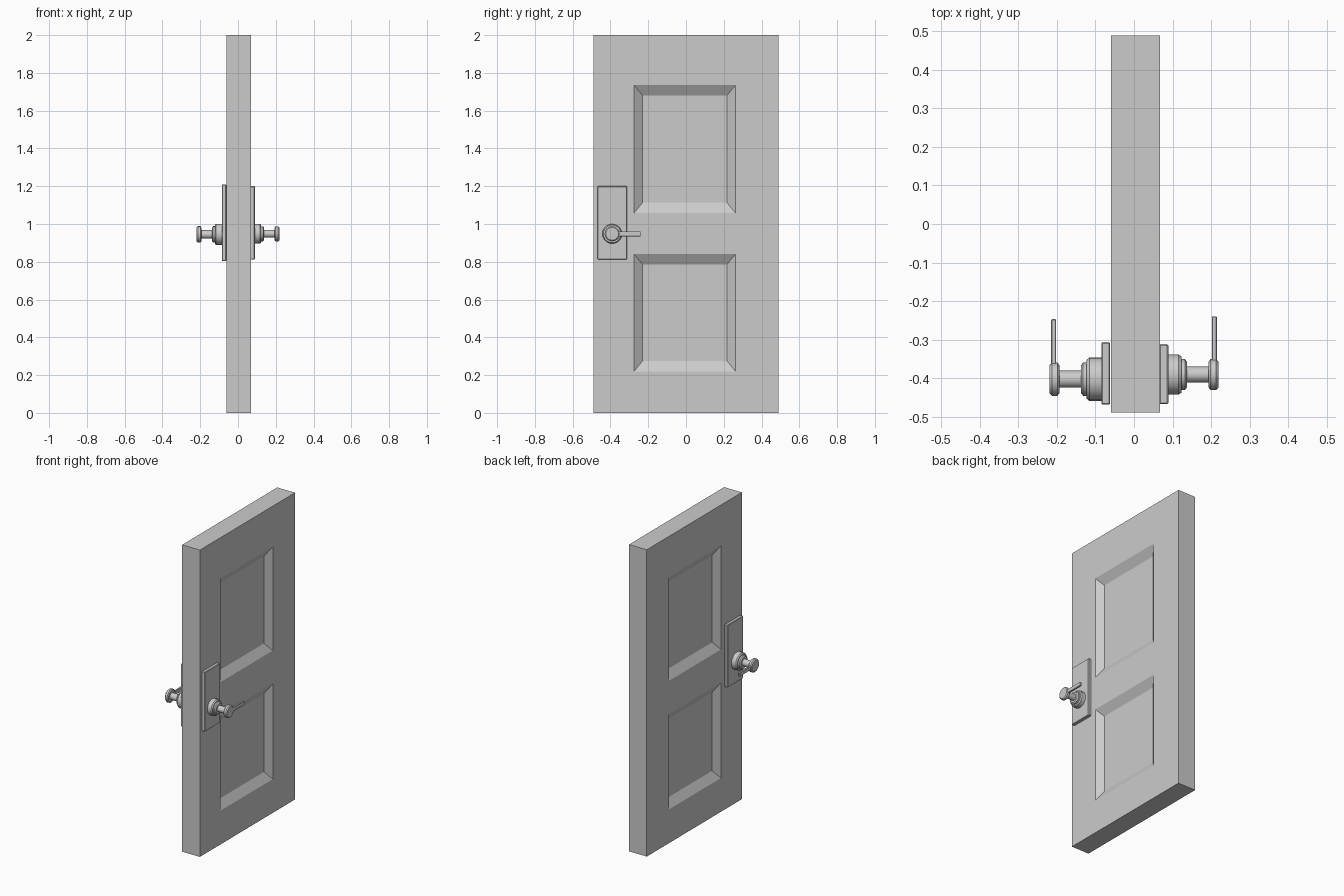
import bpy, bmesh, math

if "Cube" in bpy.data.objects:
    bpy.data.objects.remove(bpy.data.objects["Cube"])


def finish(name, bm, smooth=False):
    bmesh.ops.remove_doubles(bm, verts=bm.verts, dist=1e-5)
    bmesh.ops.recalc_face_normals(bm, faces=bm.faces)
    mesh = bpy.data.meshes.new(name)
    bm.to_mesh(mesh)
    bm.free()
    obj = bpy.data.objects.new(name, mesh)
    bpy.context.collection.objects.link(obj)
    if smooth:
        bpy.ops.object.select_all(action='DESELECT')
        obj.select_set(True)
        bpy.context.view_layer.objects.active = obj
        bpy.ops.object.shade_smooth_by_angle(angle=math.radians(35))
    return obj


def box(name, lo, hi, bevel=0.0):
    bm = bmesh.new()
    bmesh.ops.create_cube(bm, size=1)
    for v in bm.verts:
        v.co = [(a + b) / 2 + c * (b - a) for a, b, c in zip(lo, hi, v.co)]
    obj = finish(name, bm)
    if bevel:
        mod = obj.modifiers.new("edge_bevel", 'BEVEL')
        mod.width = bevel
        mod.segments = 1
    return obj


def lathe_x(name, profile, cy, cz, sides=20):
    """Spin (x, radius) points around an axis parallel to x."""
    bm = bmesh.new()
    rings = []
    for x, r in profile:
        rings.append([bm.verts.new((x, cy + r * math.cos(2 * math.pi * i / sides),
                                    cz + r * math.sin(2 * math.pi * i / sides)))
                      for i in range(sides)])
    for a, b in zip(rings, rings[1:]):
        for i in range(sides):
            j = (i + 1) % sides
            bm.faces.new((a[i], a[j], b[j], b[i]))
    bm.faces.new(rings[0])
    bm.faces.new(rings[-1])
    return finish(name, bm, smooth=True)


# Door slab with two recessed, sloped panels on each face
X_LEFT, X_RIGHT, DEPTH = -0.06, 0.068, 0.033
YS = [-0.49, -0.275, 0.262, 0.49]
ZS = [0, 0.22, 0.841, 1.058, 1.735, 2]
bm = bmesh.new()


def quad(*points):
    bm.faces.new([bm.verts.new(p) for p in points])


def rect(x, y0, y1, z0, z1):
    return [(x, y0, z0), (x, y1, z0), (x, y1, z1), (x, y0, z1)]


for x, inward in ((X_LEFT, 1), (X_RIGHT, -1)):
    for i in range(3):
        for k in range(5):
            outer = rect(x, YS[i], YS[i + 1], ZS[k], ZS[k + 1])
            if i == 1 and k in (1, 3):
                inner = rect(x + inward * DEPTH, YS[1] + 0.045, YS[2] - 0.045,
                             ZS[k] + 0.055, ZS[k + 1] - 0.055)
                quad(*inner)
                for n in range(4):
                    m = (n + 1) % 4
                    quad(outer[n], outer[m], inner[m], inner[n])
            else:
                quad(*outer)
for y in (YS[0], YS[-1]):
    for a, b in zip(ZS, ZS[1:]):
        quad((X_LEFT, y, a), (X_RIGHT, y, a), (X_RIGHT, y, b), (X_LEFT, y, b))
for z in (ZS[0], ZS[-1]):
    for a, b in zip(YS, YS[1:]):
        quad((X_LEFT, a, z), (X_RIGHT, a, z), (X_RIGHT, b, z), (X_LEFT, b, z))
finish("door_slab", bm)


# Handle set: plate, stepped rose with shaft and knob, flat lever
def handle(side, s, face, cy, cz, k, plate_y, plate_z, tip):
    def span(a, b):
        return sorted((s * a, s * b))

    x0, x1 = span(face - 0.002, face + 0.021)
    box(side + "_plate", (x0, plate_y[0], plate_z[0]), (x1, plate_y[1], plate_z[1]), 0.003)
    p = face + 0.019
    profile = [(p, 0.052), (0.116, 0.052), (0.123, 0.047), (0.123, 0.040),
               (0.132, 0.040), (0.138, 0.033), (0.138, 0.0205), (0.194, 0.0205),
               (0.194, 0.034), (0.199, 0.040), (0.213, 0.040), (0.219, 0.034)]
    lathe_x(side + "_handle_knob", [(s * x, r * k) for x, r in profile], cy, cz)
    x0, x1 = span(0.202, 0.215)
    box(side + "_lever", (x0, cy, cz - 0.013), (x1, tip, cz + 0.013), 0.002)


handle("right", 1, 0.068, -0.391, 0.948, 1.0, (-0.468, -0.312), (0.813, 1.2), -0.24)
handle("left", -1, 0.064, -0.403, 0.945, 1.08, (-0.469, -0.307), (0.803, 1.21), -0.247)
